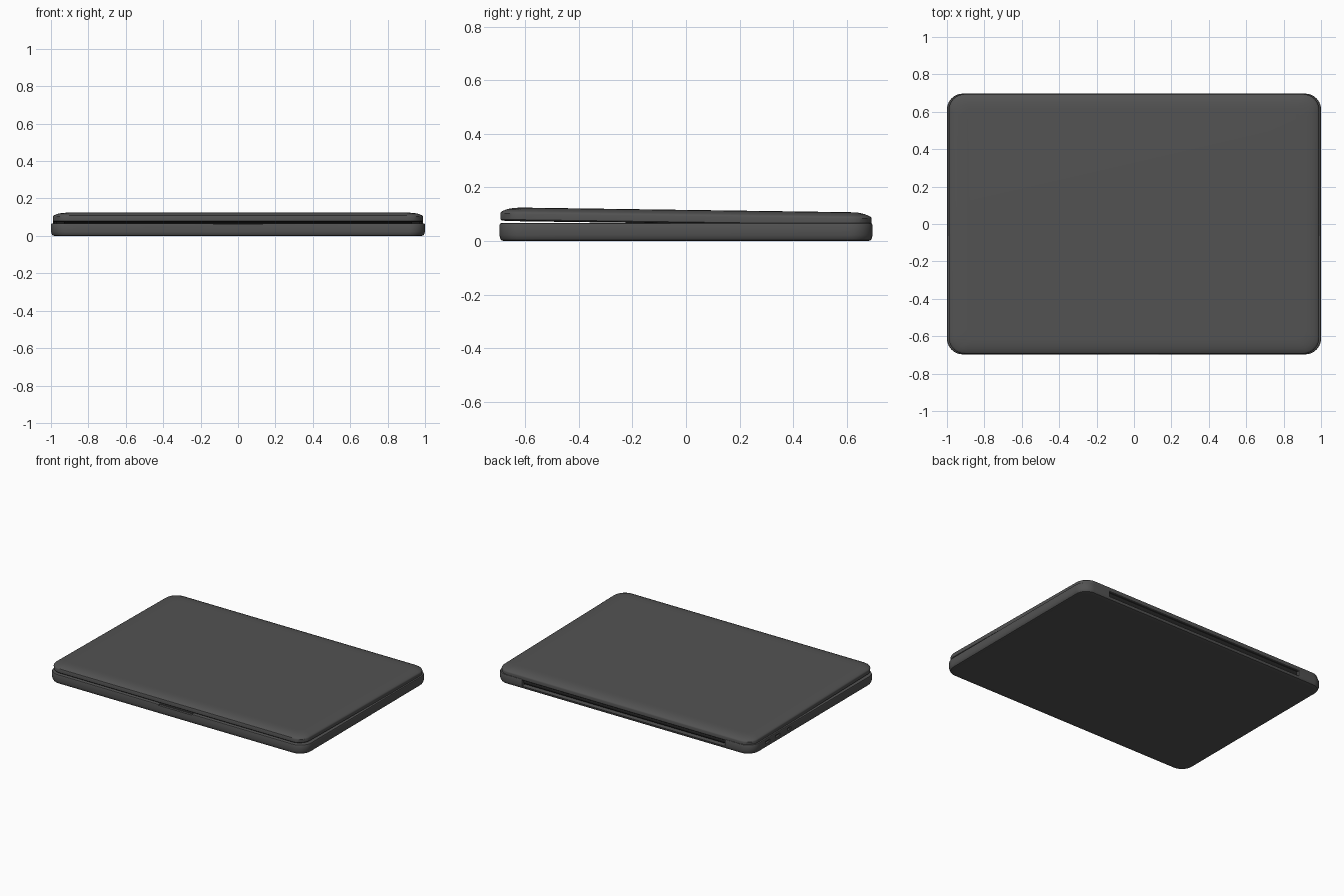
import bpy, bmesh, math

if "Cube" in bpy.data.objects:
    bpy.data.objects.remove(bpy.data.objects["Cube"])

SLOPE = 0.014          # the lid rises slightly toward the front


def material(name, v):
    m = bpy.data.materials.new(name)
    m.diffuse_color = (v, v, v, 1)
    m.use_nodes = True
    m.node_tree.nodes["Principled BSDF"].inputs["Base Color"].default_value = m.diffuse_color
    return m


body_mat = material("dark_grey", 0.085)
black_mat = material("near_black", 0.02)


def outline(hx, hy, r, n=10):
    """Rounded rectangle, counter-clockwise."""
    pts = []
    for i, (sx, sy) in enumerate([(1, 1), (-1, 1), (-1, -1), (1, -1)]):
        for k in range(n + 1):
            a = math.pi / 2 * (i + k / n)
            pts.append((sx * (hx - r) + r * math.cos(a),
                        sy * (hy - r) + r * math.sin(a)))
    return pts


def slab(name, rings, mat, tilt=0.0, cy=0.0):
    """Stack of rounded outlines (half x, half y, radius, z), capped both ends."""
    bm = bmesh.new()
    loops = [[bm.verts.new((x, y + cy, z - tilt * (y + cy))) for x, y in outline(hx, hy, r)]
             for hx, hy, r, z in rings]
    n = len(loops[0])
    for a, b in zip(loops, loops[1:]):
        for i in range(n):
            j = (i + 1) % n
            bm.faces.new((a[i], a[j], b[j], b[i]))
    bm.faces.new(loops[0][::-1])
    bm.faces.new(loops[-1])
    me = bpy.data.meshes.new(name)
    bm.to_mesh(me)
    bm.free()
    ob = bpy.data.objects.new(name, me)
    bpy.context.collection.objects.link(ob)
    me.materials.append(mat)
    return ob


def activate(ob):
    bpy.ops.object.select_all(action='DESELECT')
    ob.select_set(True)
    bpy.context.view_layer.objects.active = ob


def smooth(ob):
    activate(ob)
    bpy.ops.object.shade_smooth_by_angle(angle=math.radians(32))


def cut(ob, loc, size):
    """Subtract a box from ob."""
    bpy.ops.mesh.primitive_cube_add(size=1, location=loc)
    cutter = bpy.context.object
    cutter.scale = size
    cutter.hide_render = True
    mod = ob.modifiers.new("cut", 'BOOLEAN')
    mod.operation, mod.solver, mod.object = 'DIFFERENCE', 'EXACT', cutter
    activate(ob)
    bpy.ops.object.modifier_apply(modifier=mod.name)
    bpy.data.objects.remove(cutter)


# Base
base = slab("base", [
    (0.960, 0.660, 0.06, 0.000), (0.982, 0.681, 0.075, 0.000),
    (0.991, 0.690, 0.08, 0.003), (0.996, 0.695, 0.085, 0.010),
    (1.000, 0.697, 0.085, 0.022), (1.000, 0.697, 0.085, 0.060),
    (0.998, 0.695, 0.085, 0.065), (0.993, 0.690, 0.08, 0.067),
    (0.980, 0.677, 0.07, 0.067)], body_mat)

# Hinge recess along the back, finger notch at the front, ports on the left
cut(base, (0, 0.69, 0.064), (1.58, 0.09, 0.09))
cut(base, (0, -0.70, 0.066), (0.26, 0.04, 0.012))
for y, w in [(0.52, 0.05), (0.41, 0.05), (0.28, 0.035)]:
    cut(base, (-1.0, y, 0.040), (0.03, w, 0.016))
smooth(base)

# Lid
lid = slab("lid", [
    (0.972, 0.676, 0.07, 0.066), (0.984, 0.689, 0.08, 0.067),
    (0.989, 0.693, 0.085, 0.071), (0.990, 0.694, 0.085, 0.093),
    (0.988, 0.692, 0.085, 0.098), (0.981, 0.685, 0.08, 0.103),
    (0.962, 0.667, 0.07, 0.110), (0.940, 0.645, 0.06, 0.1145),
    (0.915, 0.620, 0.05, 0.116), (0.890, 0.595, 0.04, 0.1162)], body_mat, SLOPE)
smooth(lid)

# Hinge barrel in the recess
bpy.ops.mesh.primitive_cylinder_add(vertices=32, radius=0.022, depth=1.57,
                                    location=(0, 0.662, 0.045),
                                    rotation=(0, math.pi / 2, 0))
hinge = bpy.context.object
hinge.name = "hinge_barrel"
hinge.data.materials.append(black_mat)
smooth(hinge)

# Screen panel under the lid and trackpad on the deck
slab("screen", [(0.93, 0.62, 0.03, 0.0650), (0.93, 0.62, 0.03, 0.0665)],
     black_mat, SLOPE)
slab("trackpad", [(0.30, 0.19, 0.02, 0.0660), (0.30, 0.19, 0.02, 0.0675)],
     body_mat, cy=-0.44)
